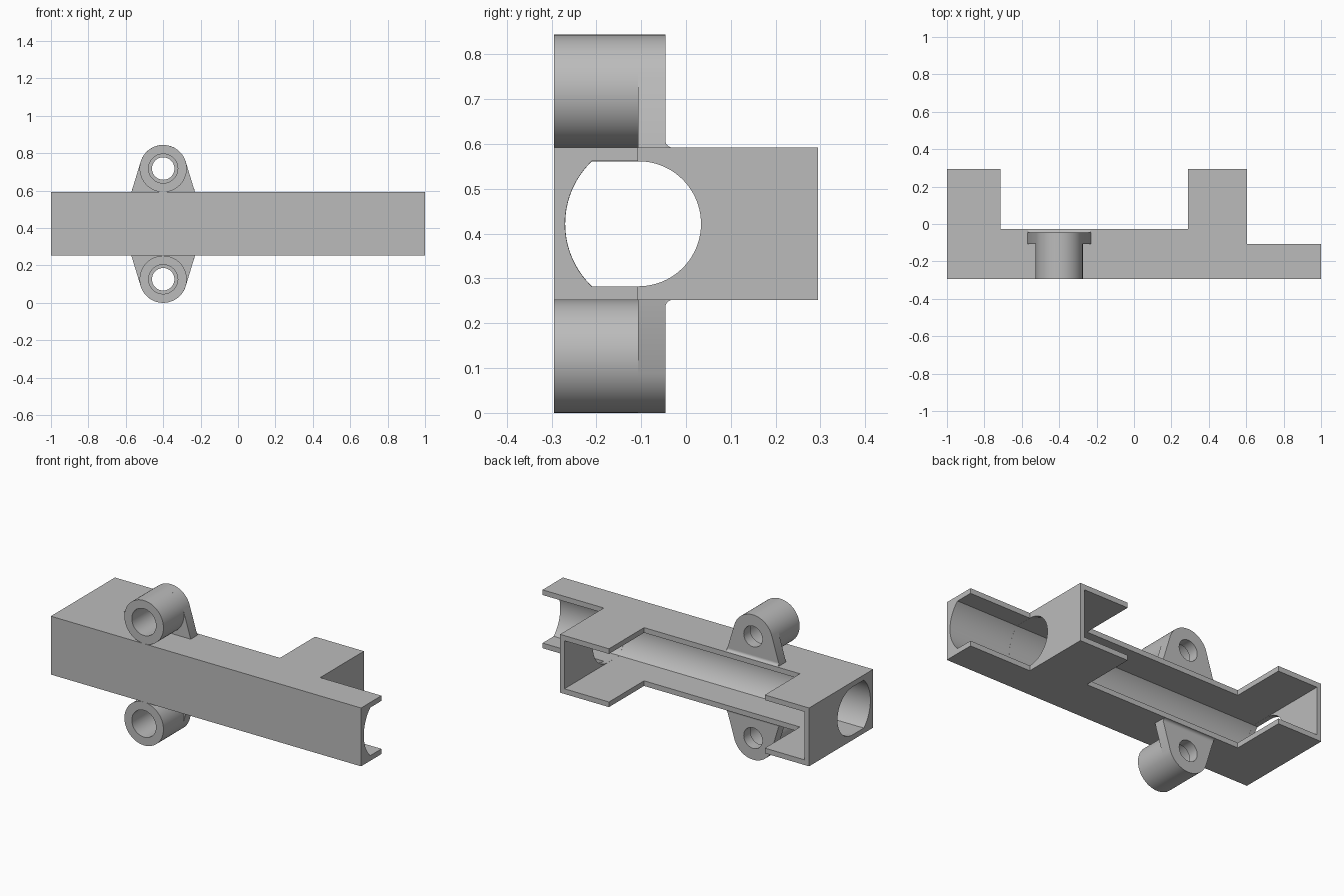
import bpy, bmesh
from math import sin, cos, pi, asin, acos, atan2, hypot

cube = bpy.data.objects.get("Cube")
if cube:
    bpy.data.objects.remove(cube, do_unlink=True)

grey = bpy.data.materials.new("plain grey")
grey.use_nodes = True
COLOUR = (0.5, 0.5, 0.5, 1)
grey.diffuse_color = COLOUR
grey.node_tree.nodes["Principled BSDF"].inputs["Base Color"].default_value = COLOUR

MID = 0.422           # height of the centre line
HALF = 0.17           # half height of the housing
FRONT, BACK = -0.295, 0.295


def arc(cx, cy, r, a0, a1, n=40):
    return [(cx + r * cos(a0 + (a1 - a0) * i / n), cy + r * sin(a0 + (a1 - a0) * i / n))
            for i in range(n + 1)]


def circle(cx, cy, r, n=64):
    return arc(cx, cy, r, 0, 2 * pi, n)[:-1]


def prism(name, points, axis, lo, hi):
    """Extrude a 2D outline along the x, y or z axis."""
    place = {"x": lambda p, a: (a, p[0], p[1]),
             "y": lambda p, a: (p[0], a, p[1]),
             "z": lambda p, a: (p[0], p[1], a)}[axis]
    bm = bmesh.new()
    low = [bm.verts.new(place(p, lo)) for p in points]
    high = [bm.verts.new(place(p, hi)) for p in points]
    bm.faces.new(low)
    bm.faces.new(high)
    n = len(points)
    for i in range(n):
        j = (i + 1) % n
        bm.faces.new((low[i], low[j], high[j], high[i]))
    bmesh.ops.recalc_face_normals(bm, faces=bm.faces)
    mesh = bpy.data.meshes.new(name)
    bm.to_mesh(mesh)
    bm.free()
    mesh.materials.append(grey)
    ob = bpy.data.objects.new(name, mesh)
    bpy.context.collection.objects.link(ob)
    return ob


def select(ob):
    bpy.ops.object.select_all(action="DESELECT")
    ob.select_set(True)
    bpy.context.view_layer.objects.active = ob


def cut(ob, cutter):
    select(ob)
    mod = ob.modifiers.new("cut", "BOOLEAN")
    mod.operation = "DIFFERENCE"
    mod.solver = "EXACT"
    mod.object = cutter
    bpy.ops.object.modifier_apply(modifier=mod.name)
    bpy.data.objects.remove(cutter, do_unlink=True)


def smooth(ob):
    select(ob)
    bpy.ops.object.shade_smooth_by_angle(angle=0.5)


# Housing: stepped plan, extruded upward
plan = [(-1, FRONT), (1, FRONT), (1, -0.107), (0.605, -0.107), (0.605, BACK),
        (0.29, BACK), (0.29, -0.028), (-0.715, -0.028), (-0.715, BACK), (-1, BACK)]
housing = prism("housing", plan, "z", MID - HALF, MID + HALF)


def hollow(h, cy):
    """Curved front wall of the cavity, from top to bottom."""
    a = asin(h / 0.193)
    return arc(cy, MID, 0.193, pi - a, pi + a)


# Cavity open to the back, leaving two end walls
h = 0.14
slot = hollow(h, -0.077) + [(0.5, MID - h), (0.5, MID + h)]
for lo, hi in ((-0.972, 0.577), (0.605, 1.2)):
    cut(housing, prism("slot_cutter", slot, "x", lo, hi))

# Rounded openings through the end walls
h = 0.1395
opening = hollow(h, -0.0765) + arc(-0.106, MID, h, -pi / 2, pi / 2)
for lo, hi in ((-1.2, -0.9), (0.5, 0.7)):
    cut(housing, prism("opening_cutter", opening, "x", lo, hi))
smooth(housing)

# Screw lugs above and below
CX, RISE, R = -0.4, 0.296, 0.126
FOOT, PLATE_FRONT, PLATE_BACK = 0.17, -0.107, -0.046
for side, s in (("upper", 1), ("lower", -1)):
    cz = MID + s * RISE

    boss = prism(side + "_boss", circle(CX, cz, R), "y", FRONT, PLATE_FRONT)
    cut(boss, prism("bore_cutter", circle(CX, cz, 0.078), "y", -0.5, 0.2))
    smooth(boss)

    # Tapered plate whose sides run tangent to the boss
    drop = HALF - RISE
    a = atan2(drop, FOOT) + acos(R / hypot(drop, FOOT))
    outline = [(-FOOT, HALF - 0.006), (FOOT, HALF - 0.006), (FOOT, HALF)]
    outline += arc(0, RISE, R, a, pi - a) + [(-FOOT, HALF)]
    outline = [(CX + x, MID + s * z) for x, z in outline]
    plate = prism(side + "_lug_plate", outline, "y", PLATE_FRONT, PLATE_BACK)
    cut(plate, prism("hole_cutter", circle(CX, cz, 0.06), "y", -0.5, 0.2))
    smooth(plate)

    # Fillet where the plate meets the housing
    f = 0.016
    curve = arc(PLATE_BACK + f, HALF + f, f, pi, 1.5 * pi, 8)
    curve += [(PLATE_BACK + f, HALF - 0.004), (PLATE_BACK, HALF - 0.004)]
    curve = [(y, MID + s * z) for y, z in curve]
    smooth(prism(side + "_fillet", curve, "x", CX - FOOT + 0.003, CX + FOOT - 0.003))
